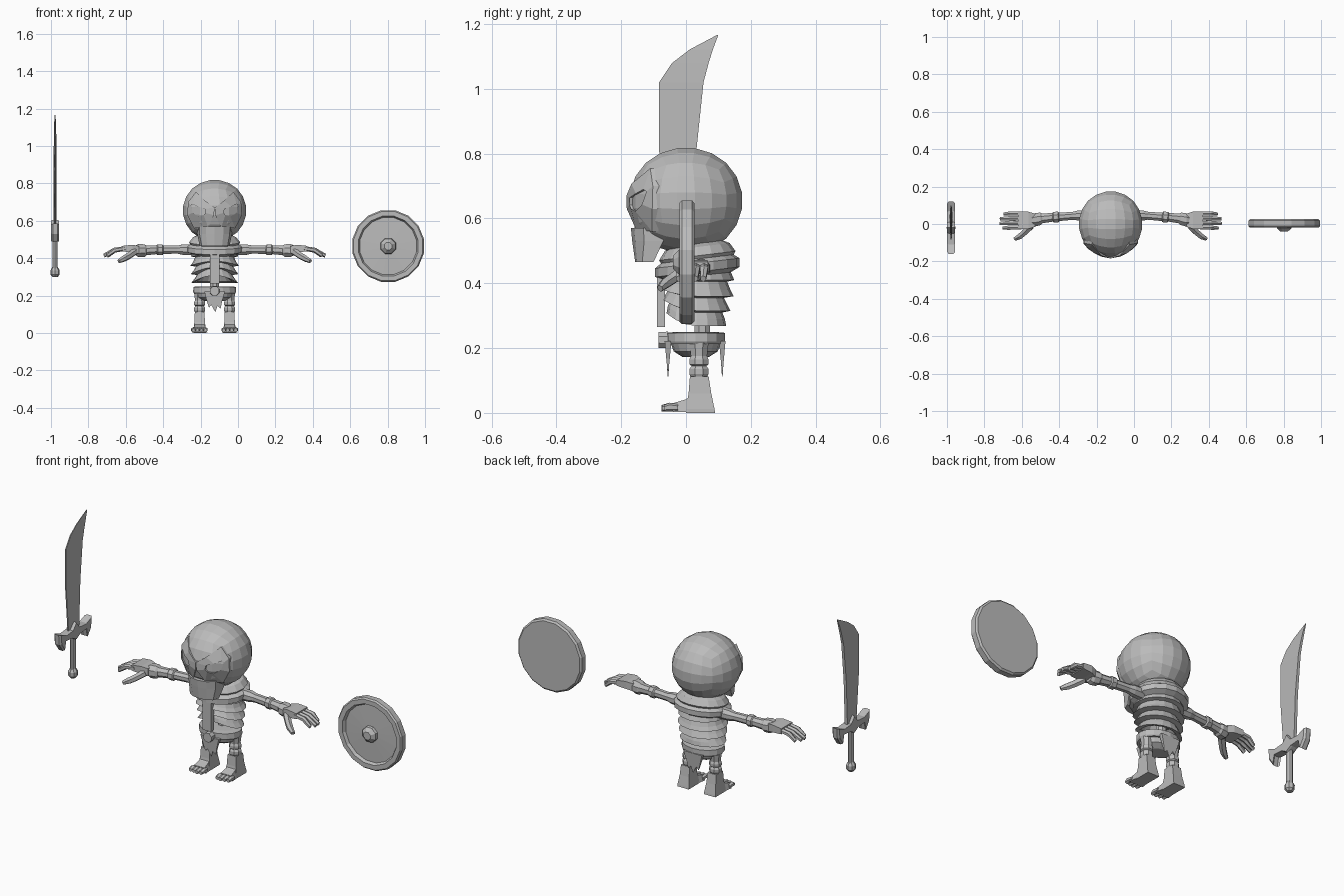
import bpy, bmesh, math
from mathutils import Vector

BODY_X = -0.125
SWORD_X = -0.978
SHIELD = (0.803, 0.465)

grey = bpy.data.materials.new("bone grey")
grey.diffuse_color = (0.5, 0.5, 0.5, 1)


def finish(name, bm, cx):
    bmesh.ops.translate(bm, verts=bm.verts, vec=(cx, 0, 0))
    bmesh.ops.recalc_face_normals(bm, faces=bm.faces)
    me = bpy.data.meshes.new(name)
    bm.to_mesh(me)
    bm.free()
    me.materials.append(grey)
    ob = bpy.data.objects.new(name, me)
    bpy.context.collection.objects.link(ob)
    return ob


def loft(name, rings, cx=BODY_X, caps=True, cyclic=False):
    """Skin a list of equally long point rings."""
    bm = bmesh.new()
    rows = [[bm.verts.new(p) for p in r] for r in rings]
    pairs = list(zip(rows, rows[1:]))
    if cyclic:
        pairs.append((rows[-1], rows[0]))
    for a, b in pairs:
        for i in range(len(a)):
            j = (i + 1) % len(a)
            bm.faces.new((a[i], a[j], b[j], b[i]))
    if caps and not cyclic:
        bm.faces.new(rows[0])
        bm.faces.new(rows[-1])
    return finish(name, bm, cx)


def ellipse(z, rx, ry, cy, n=16, tilt=0.0, lift=0.0):
    pts = []
    for i in range(n):
        a = 2 * math.pi * i / n
        x, y = rx * math.cos(a), ry * math.sin(a)
        pts.append((x, cy + y, z + tilt * y + lift * max(0, -math.sin(a)) ** 2))
    return pts


def box(name, x, y, z, cx=BODY_X, top=1.0):
    """Box from ranges; top scales the upper face across x and y."""
    mx, my = sum(x) / 2, sum(y) / 2
    rings = []
    for zz, k in ((z[0], 1.0), (z[1], top)):
        rings.append([(mx + (a - mx) * k, my + (b - my) * k, zz)
                      for a, b in ((x[0], y[0]), (x[1], y[0]), (x[1], y[1]), (x[0], y[1]))])
    return loft(name, rings, cx)


def tube(name, path, s=1, n=8, flat=1.0):
    """Tube along (x, y, z, r) points; s mirrors it across x."""
    d = (Vector(path[-1][:3]) - Vector(path[0][:3])).normalized()
    u = d.cross(Vector((0, 0, 1)) if abs(d.z) < 0.8 else Vector((0, 1, 0))).normalized()
    v = d.cross(u)
    rings = []
    for x, y, z, r in path:
        ring = []
        for i in range(n):
            a = 2 * math.pi * (i + 0.5) / n
            p = Vector((x, y, z)) + u * r * math.cos(a) + v * r * flat * math.sin(a)
            ring.append((s * p.x, p.y, p.z))
        rings.append(ring)
    return loft(name, rings)


def lathe_y(name, profile, n):
    """Turn (radius, y) points around the shield axis."""
    rings = [[(r * math.cos(2 * math.pi * (i + 0.5) / n), y,
               SHIELD[1] + r * math.sin(2 * math.pi * (i + 0.5) / n)) for i in range(n)]
             for r, y in profile]
    return loft(name, rings, SHIELD[0])


# Skull: spherified cube
bm = bmesh.new()
bmesh.ops.create_cube(bm, size=2)
bmesh.ops.subdivide_edges(bm, edges=bm.edges[:], cuts=4, use_grid_fill=True)
for v in bm.verts:
    q = Vector([math.tan(c * math.pi / 4) for c in v.co]).normalized()
    v.co = (q.x * 0.172, q.y * 0.177, 0.655 + q.z * 0.166)
finish("skull", bm, BODY_X)


def on_skull(x, z, k):
    t = 1 - (x / (0.171 * k)) ** 2 - ((z - 0.655) / (0.165 * k)) ** 2
    return (x, -0.176 * k * math.sqrt(max(t, 0.02)), z)


# Face mask halves, each framing an eye; the gap between them is the nose
outer = [(0.10, 0.755), (0.142, 0.70), (0.146, 0.63), (0.11, 0.56),
         (0.035, 0.565), (0.004, 0.63), (0.0, 0.67), (0.05, 0.707)]
eye = [(0.117, 0.69), (0.128, 0.683), (0.117, 0.643), (0.085, 0.622),
       (0.058, 0.63), (0.048, 0.642), (0.053, 0.665), (0.09, 0.677)]
for s, side in ((1, "left"), (-1, "right")):
    rings = [[on_skull(s * x, z, k) for x, z in loop]
             for loop, k in ((outer, 0.95), (outer, 1.05), (eye, 1.035), (eye, 0.95))]
    loft("face_mask_" + side, rings, cyclic=True)

# Jaw: half round block
jaw = []
for z, w, front in ((0.466, 0.080, -0.157), (0.53, 0.093, -0.166), (0.57, 0.095, -0.170)):
    back = -0.10 if z < 0.5 else -0.07
    jaw.append([(w * math.cos(math.pi * i / 6),
                 back + (front - back) * math.sin(math.pi * i / 6) ** 0.7 if 0 < i < 6 else back, z)
                for i in range(7)])
loft("jaw", jaw)

# Collar and neck
collar = [(0.53, 0.075, 0.065), (0.512, 0.115, 0.10), (0.485, 0.137, 0.118), (0.475, 0.130, 0.112),
          (0.462, 0.150, 0.130), (0.435, 0.148, 0.130), (0.42, 0.115, 0.10)]
loft("collar", [ellipse(z, a, b, 0.035, tilt=0.12) for z, a, b in collar])

# Rib cage: zigzag bands, lifted at the front of the lower ribs
ribs = [(0.45, 0.115, 0.10), (0.41, 0.126, 0.117), (0.405, 0.105, 0.095), (0.38, 0.115, 0.105),
        (0.36, 0.130, 0.115), (0.355, 0.10, 0.085), (0.335, 0.112, 0.095), (0.315, 0.127, 0.105),
        (0.31, 0.095, 0.08), (0.29, 0.108, 0.088), (0.268, 0.125, 0.092), (0.275, 0.095, 0.07),
        (0.32, 0.06, 0.05)]
loft("rib_cage", [ellipse(z, a, b, 0.032, lift=0.04 * min(1, (0.45 - z) / 0.15))
                  for z, a, b in ribs])
tube("spine", [(0, 0.05, 0.40, 0.026), (0, 0.05, 0.20, 0.026)])
box("breastbone", (-0.025, 0.025), (-0.09, -0.065), (0.265, 0.42))

# Pelvis, belt and buckle
loft("belt", [ellipse(z, a, b, 0.03) for z, a, b in
              ((0.212, 0.110, 0.088), (0.22, 0.115, 0.09), (0.247, 0.113, 0.09), (0.25, 0.08, 0.06))])
loft("pelvis", [ellipse(z, a, b, 0.03) for z, a, b in
                ((0.172, 0.055, 0.04), (0.19, 0.09, 0.068), (0.222, 0.10, 0.08))])
tube("buckle", [(0, -0.055, 0.225, 0.028), (0, -0.085, 0.225, 0.026)])

# Ragged cloth hanging in front and behind
rag = [(-0.055, 0.222), (-0.04, 0.165), (-0.03, 0.135), (-0.018, 0.15), (0.004, 0.112),
       (0.015, 0.145), (0.032, 0.13), (0.04, 0.17), (0.055, 0.222)]
for name, y0, y1 in (("front_cloth", -0.066, -0.045), ("back_cloth", 0.122, 0.102)):
    mid, half = (y0 + y1) / 2, (y1 - y0) / 2
    loft(name, [[(x, mid + e * half * max(0.1, (z - 0.11) / 0.112), z) for x, z in rag]
                for e in (-1, 1)])

for s, side in ((1, "left"), (-1, "right")):
    # Arm with elbow and wrist knobs
    tube("arm_" + side, [(0.09, 0.045, 0.446, 0.032), (0.17, 0.045, 0.446, 0.030),
                         (0.20, 0.044, 0.446, 0.023), (0.275, 0.038, 0.445, 0.024),
                         (0.28, 0.038, 0.445, 0.031), (0.305, 0.036, 0.445, 0.031),
                         (0.31, 0.036, 0.445, 0.025), (0.365, 0.03, 0.442, 0.028),
                         (0.375, 0.028, 0.441, 0.036), (0.405, 0.022, 0.441, 0.038),
                         (0.42, 0.02, 0.442, 0.030)], s)
    # Hand
    palm = [[(s * x, y, z + e) for y, z in ((0.02 - w, lo), (0.02 + w, lo), (0.02 + w, hi), (0.02 - w, hi))]
            for x, w, lo, hi, e in ((0.405, 0.035, 0.425, 0.465, 0), (0.44, 0.046, 0.432, 0.472, 0),
                                    (0.495, 0.048, 0.436, 0.466, 0))]
    loft("palm_" + side, palm)
    for i, reach in enumerate((0.57, 0.59, 0.592, 0.575)):
        y = 0.056 - 0.025 * i
        tube(f"finger_{i + 1}_{side}", [(0.48, y, 0.452, 0.0125), (0.535, y, 0.443, 0.0135),
                                        (reach, y - 0.003, 0.414, 0.010)], s, 6)
    tube("thumb_" + side, [(0.425, -0.01, 0.437, 0.02), (0.46, -0.045, 0.412, 0.018),
                           (0.485, -0.066, 0.398, 0.017), (0.512, -0.08, 0.384, 0.011)], s, 6)
    # Leg with knee bands
    x = 0.08
    tube("leg_" + side, [(x, 0.04, 0.215, 0.032), (x, 0.04, 0.175, 0.027), (x, 0.04, 0.165, 0.032),
                         (x, 0.04, 0.15, 0.032), (x, 0.04, 0.145, 0.025), (x, 0.04, 0.135, 0.032),
                         (x, 0.04, 0.12, 0.032), (x, 0.04, 0.11, 0.027), (x, 0.04, 0.08, 0.027)], s)
    # Foot: ankle block, instep and toes
    x *= s
    shin = [(0.0, 0.034, 0.0, 0.09), (0.012, 0.034, 0.0, 0.088), (0.06, 0.028, 0.008, 0.078),
            (0.112, 0.026, 0.012, 0.07)]
    loft("ankle_" + side, [[(x - w, a, z), (x + w, a, z), (x + w, b, z), (x - w, b, z)]
                           for z, w, a, b in shin])
    loft("instep_" + side, [[(x - w, y, 0.003), (x + w, y, 0.003), (x + w * 0.75, y, h), (x - w * 0.75, y, h)]
                            for y, w, h in ((0.03, 0.03, 0.065), (0.0, 0.036, 0.042), (-0.04, 0.042, 0.03))])
    for i in range(4):
        tx = 0.049 + 0.0215 * i
        tip = -0.076 + 0.004 * abs(i - 1)
        tube(f"toe_{i + 1}_{side}", [(tx, -0.025, 0.016, 0.011), (tx, -0.05, 0.018, 0.0135),
                                     (tx, tip, 0.014, 0.010)], s, 6)

# Round shield with raised rim and boss
lathe_y("shield", [(0.03, 0.026), (0.186, 0.026), (0.195, 0.018), (0.195, -0.012), (0.188, -0.02),
                   (0.163, -0.02), (0.155, -0.004), (0.03, -0.008)], 16)
lathe_y("shield_boss", [(0.046, 0.0), (0.042, -0.022), (0.022, -0.04)], 8)

# Sword: curved blade, hooked guard, grip and pommel
blade = [(0.56, -0.062, 0.022, 0.008), (0.81, -0.083, 0.032, 0.008), (1.02, -0.083, 0.054, 0.007),
         (1.08, -0.043, 0.07, 0.006), (1.122, 0.012, 0.083, 0.005), (1.167, 0.097, 0.1, 0.002)]
loft("blade", [[(-t * 0.4, f, z), (t * 0.4, f, z), (t, b, z), (-t, b, z)] for z, f, b, t in blade], SWORD_X)
half = [(0.0, 0.605), (0.03, 0.57), (0.09, 0.565), (0.14, 0.585), (0.135, 0.53),
        (0.105, 0.487), (0.095, 0.535), (0.035, 0.53), (0.0, 0.51)]
guard = half + [(-y, z) for y, z in reversed(half[1:-1])]
loft("guard", [[(e * w, -0.02 + y * k, 0.55 + (z - 0.55) * k) for y, z in guard]
               for e, w, k in ((-1, 0.021, 0.93), (-1, 0.012, 1), (1, 0.012, 1), (1, 0.021, 0.93))], SWORD_X)
loft("grip", [ellipse(z, 0.014, 0.019, -0.02, 8) for z in (0.33, 0.53)], SWORD_X)
loft("pommel", [ellipse(z, r, r, -0.02, 8) for z, r in
                ((0.30, 0.014), (0.312, 0.024), (0.335, 0.025), (0.352, 0.015))], SWORD_X)
